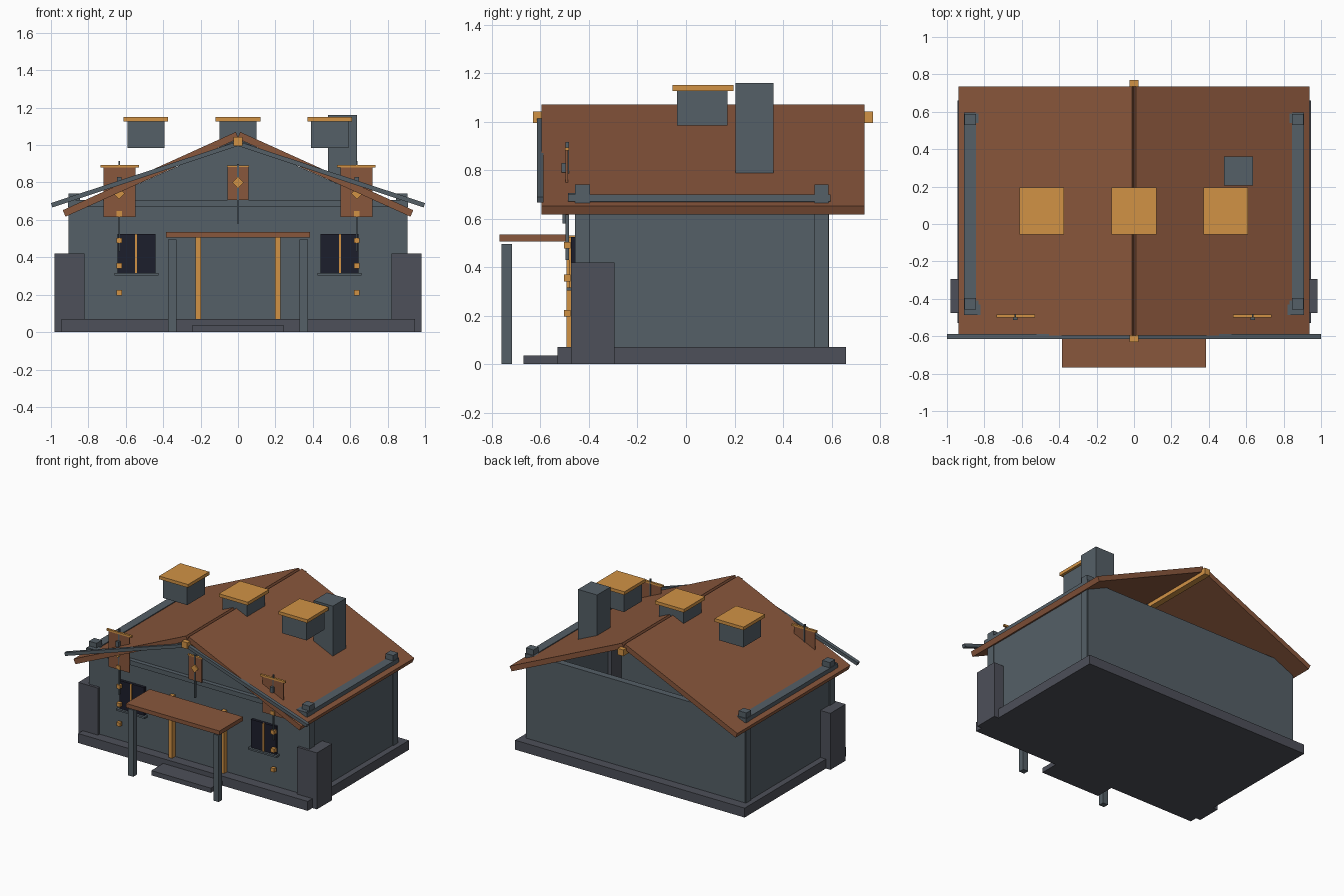
import bpy, bmesh, math
from mathutils import Matrix

if "Cube" in bpy.data.objects:
    bpy.data.objects.remove(bpy.data.objects["Cube"])


def material(name, rgb):
    m = bpy.data.materials.new(name)
    m.diffuse_color = (*rgb, 1)
    m.use_nodes = True
    m.node_tree.nodes["Principled BSDF"].inputs["Base Color"].default_value = m.diffuse_color
    return m


BROWN = material("brown_tile", (0.25, 0.095, 0.045))
ORANGE = material("orange_wood", (0.64, 0.29, 0.06))
GLASS = material("dark_glass", (0.012, 0.013, 0.025))
STONE = material("dark_stone", (0.075, 0.08, 0.10))
SLATE = material("slate", (0.09, 0.115, 0.135))


def finish(name, bm, mat):
    bmesh.ops.recalc_face_normals(bm, faces=bm.faces)
    me = bpy.data.meshes.new(name)
    bm.to_mesh(me)
    bm.free()
    me.materials.append(mat)
    ob = bpy.data.objects.new(name, me)
    bpy.context.collection.objects.link(ob)
    return ob


def box(name, x, y, z, mat=SLATE, turn=0):
    """Box from (min, max) ranges, optionally turned about the y axis."""
    bm = bmesh.new()
    bmesh.ops.create_cube(bm, size=1)
    size = [r[1] - r[0] for r in (x, y, z)]
    mid = [(r[0] + r[1]) / 2 for r in (x, y, z)]
    M = Matrix.Translation(mid) @ Matrix.Rotation(turn, 4, 'Y') @ Matrix.Diagonal((*size, 1))
    bmesh.ops.transform(bm, matrix=M, verts=bm.verts)
    return finish(name, bm, mat)


def pair(name, x, y, z, mat=SLATE):
    """Box on the right and its mirror on the left."""
    box(name + "_right", x, y, z, mat)
    box(name + "_left", (-x[1], -x[0]), y, z, mat)


def prism(name, pts, y, mat=SLATE):
    """Extrude an xz outline along y."""
    bm = bmesh.new()
    face = bm.faces.new([bm.verts.new((px, y[0], pz)) for px, pz in pts])
    ext = bmesh.ops.extrude_face_region(bm, geom=[face])
    vs = [g for g in ext["geom"] if isinstance(g, bmesh.types.BMVert)]
    bmesh.ops.translate(bm, verts=vs, vec=(0, y[1] - y[0], 0))
    return finish(name, bm, mat)


# Foundation, step and corner buttresses
box("foundation", (-0.945, 0.945), (-0.53, 0.66), (0, 0.07), STONE)
box("door_step", (-0.245, 0.245), (-0.67, -0.5), (0, 0.035), STONE)
pair("buttress", (0.82, 0.982), (-0.475, -0.295), (0, 0.42), STONE)

# Hollow walls; the back gable stays open
pair("side_wall", (0.85, 0.9), (-0.44, 0.58), (0.07, 0.70))
box("front_wall", (-0.9, 0.9), (-0.455, -0.41), (0.07, 0.70))
box("back_wall", (-0.9, 0.9), (0.54, 0.59), (0.07, 0.70))
box("front_beam", (-0.9, 0.9), (-0.487, -0.43), (0.67, 0.705))
pair("wall_plate", (0.845, 0.91), (-0.487, 0.595), (0.67, 0.70))
pair("front_corner_post", (0.845, 0.907), (-0.457, -0.395), (0.07, 0.74))
pair("back_corner_post", (0.845, 0.907), (0.53, 0.587), (0.07, 0.74))
prism("front_gable", [(-0.74, 0.70), (0.74, 0.70), (0, 1.03)], (-0.455, -0.42))

# Roof slabs, ridge beam and barge boards
for side, s in (("right", 1), ("left", -1)):
    slab = [(0.012, 1.07), (0.937, 0.652), (0.922, 0.617), (-0.003, 1.035)]
    prism("roof_" + side, [(s * a, b) for a, b in slab], (-0.595, 0.735), BROWN)
    board = [(0, 1.02), (1.0, 0.69), (0.992, 0.667), (0, 0.995)]
    prism("barge_board_" + side, [(s * a, b) for a, b in board], (-0.615, -0.588))
box("ridge_beam", (-0.023, 0.023), (-0.63, 0.77), (0.995, 1.042), ORANGE)

# Chimney and three capped roof vents
box("chimney", (0.48, 0.637), (0.205, 0.36), (0.72, 1.16))
for i, cx in enumerate((-0.492, 0, 0.49)):
    box(f"vent_{i}", (cx - 0.1, cx + 0.1), (-0.037, 0.172), (0.985, 1.126))
    box(f"vent_cap_{i}", (cx - 0.119, cx + 0.119), (-0.055, 0.195), (1.126, 1.15), ORANGE)

# Porch canopy and door frame
box("canopy", (-0.385, 0.385), (-0.768, -0.49), (0.505, 0.535), BROWN)
pair("canopy_post", (0.33, 0.373), (-0.76, -0.718), (0, 0.495))
pair("door_jamb", (0.198, 0.228), (-0.492, -0.45), (0.07, 0.53), ORANGE)

# Windows
pair("window", (0.44, 0.645), (-0.475, -0.45), (0.315, 0.525), GLASS)
pair("window_mullion", (0.539, 0.551), (-0.482, -0.47), (0.315, 0.525), ORANGE)
pair("window_sill", (0.425, 0.66), (-0.492, -0.45), (0.303, 0.316))

# Side ornaments: plate, top bar, rod and beads
pair("ornament_plate", (0.547, 0.72), (-0.496, -0.486), (0.615, 0.885), BROWN)
pair("ornament_bar", (0.53, 0.735), (-0.499, -0.483), (0.88, 0.894), ORANGE)
pair("ornament_rod", (0.63, 0.64), (-0.496, -0.482), (0.43, 0.915))
pair("ornament_knob", (0.622, 0.648), (-0.514, -0.494), (0.79, 0.83))
for i, z in enumerate((0.21, 0.355, 0.49, 0.633)):
    pair(f"ornament_bead_{i}", (0.62, 0.65), (-0.503, -0.476), (z - 0.014, z + 0.014), ORANGE)

# Centre ornament with a diamond
box("centre_plate", (-0.055, 0.055), (-0.505, -0.495), (0.705, 0.885), BROWN)
box("centre_bar", (-0.06, 0.06), (-0.508, -0.492), (0.882, 0.89), ORANGE)
box("centre_rod", (-0.005, 0.005), (-0.51, -0.497), (0.58, 0.9))
for name, cx, z in (("centre", 0, 0.8), ("right", 0.635, 0.74), ("left", -0.635, 0.74)):
    box("diamond_" + name, (cx - 0.021, cx + 0.021), (-0.514, -0.494),
        (z - 0.021, z + 0.021), ORANGE, math.radians(45))
